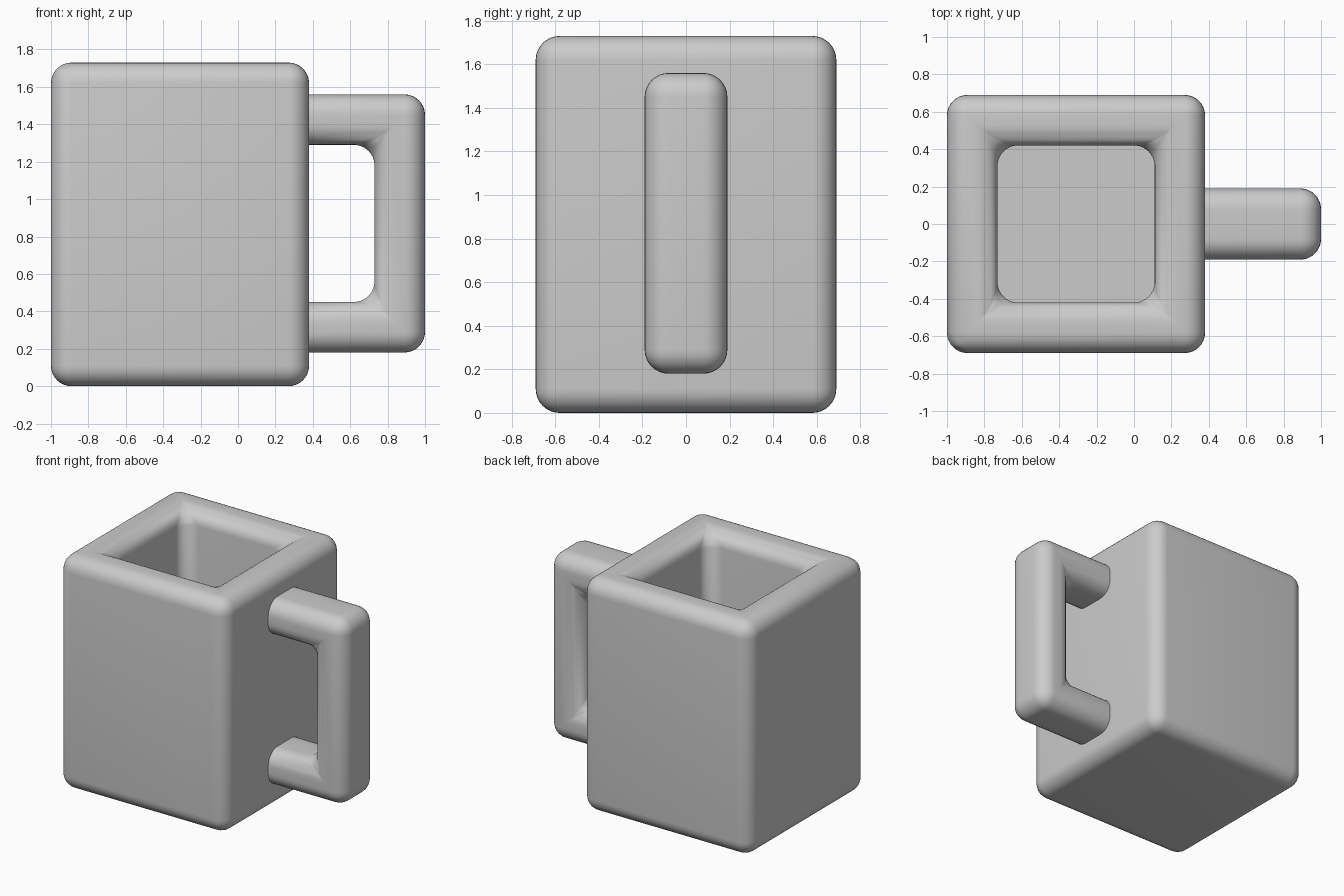
import bpy, bmesh

if "Cube" in bpy.data.objects:
    bpy.data.objects.remove(bpy.data.objects["Cube"])

R = 0.11      # rounding radius
WALL = 0.27   # wall and handle thickness


def finish(bm, name, edges):
    bmesh.ops.bevel(bm, geom=edges, offset=R, segments=8, profile=0.5,
                    affect='EDGES', clamp_overlap=False)
    bmesh.ops.recalc_face_normals(bm, faces=bm.faces)
    mesh = bpy.data.meshes.new(name)
    bm.to_mesh(mesh)
    bm.free()
    obj = bpy.data.objects.new(name, mesh)
    bpy.context.collection.objects.link(obj)
    bpy.ops.object.select_all(action='DESELECT')
    bpy.context.view_layer.objects.active = obj
    obj.select_set(True)
    bpy.ops.object.shade_smooth_by_angle(angle=0.6)
    return obj


# Square cup body: box with an inset, sunken top
bm = bmesh.new()
bmesh.ops.create_cube(bm, size=1)
for v in bm.verts:
    v.co.x = v.co.x * 1.38 - 0.31
    v.co.y *= 1.38
    v.co.z = (v.co.z + 0.5) * 1.73
bm.normal_update()
top = next(f for f in bm.faces if f.normal.z > 0.9)
bmesh.ops.inset_region(bm, faces=[top], thickness=WALL, use_even_offset=True)
floor = bmesh.ops.extrude_discrete_faces(bm, faces=[top])["faces"][0]
for v in floor.verts:
    v.co.z = WALL
bm.normal_update()
# round everything except the flat rim diagonals and the cavity floor
edges = [e for e in bm.edges
         if e.calc_face_angle(0) > 0.5 and e not in set(floor.edges)]
finish(bm, "cup_body", edges)

# C-shaped handle, open where it meets the body wall
outline = [(0.37, 0.18), (1.0, 0.18), (1.0, 1.56), (0.37, 1.56),
           (0.37, 1.29), (0.73, 1.29), (0.73, 0.45), (0.37, 0.45)]
bm = bmesh.new()
front, back = [[bm.verts.new((x, y, z)) for x, z in outline] for y in (-0.19, 0.19)]
n = len(outline)
quads = [(0, 1, 6, 7), (1, 2, 5, 6), (2, 3, 4, 5)]
for q in quads:
    bm.faces.new([front[i] for i in q])
    bm.faces.new([back[i] for i in reversed(q)])
for i in range(n):
    if i not in (3, 7):
        j = (i + 1) % n
        bm.faces.new((front[i], front[j], back[j], back[i]))
bmesh.ops.recalc_face_normals(bm, faces=bm.faces)
edges = [e for e in bm.edges if not e.is_boundary and e.calc_face_angle(0) > 0.5]
finish(bm, "handle", edges)
